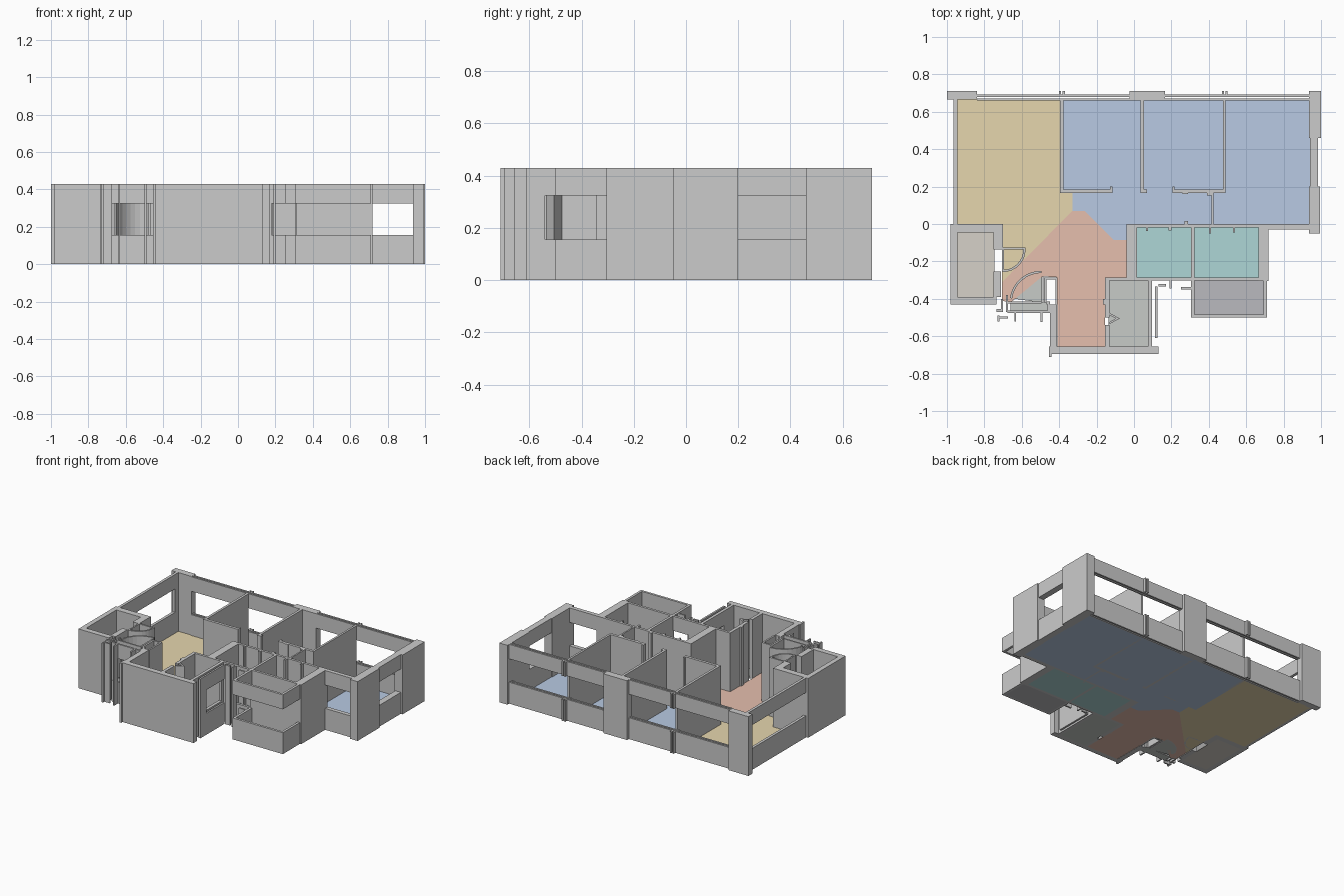
import bpy, bmesh, math

H, SILL, HEAD = 0.43, 0.155, 0.325   # wall height, window bottom and top


def prism(bm, pts, z0, z1):
    low = [bm.verts.new((x, y, z0)) for x, y in pts]
    top = [bm.verts.new((x, y, z1)) for x, y in pts]
    bm.faces.new(low[::-1])
    bm.faces.new(top)
    n = len(pts)
    for i in range(n):
        j = (i + 1) % n
        bm.faces.new((low[i], low[j], top[j], top[i]))


def rect(x0, x1, y0, y1):
    return [(x0, y0), (x1, y0), (x1, y1), (x0, y1)]


def finish(name, bm, color=None):
    bmesh.ops.recalc_face_normals(bm, faces=bm.faces)
    me = bpy.data.meshes.new(name)
    bm.to_mesh(me)
    bm.free()
    ob = bpy.data.objects.new(name, me)
    bpy.context.collection.objects.link(ob)
    if color:
        mat = bpy.data.materials.new(name + "_colour")
        mat.diffuse_color = (*color, 1)
        me.materials.append(mat)


def walls(name, solid=(), windowed=(), shapes=()):
    bm = bmesh.new()
    for r in solid:
        prism(bm, rect(*r), 0, H)
    for s in shapes:
        prism(bm, s, 0, H)
    for r in windowed:
        prism(bm, rect(*r), 0, SILL)
        prism(bm, rect(*r), HEAD, H)
    finish(name, bm)


def floor(name, color, *polys):
    bm = bmesh.new()
    for p in polys:
        prism(bm, p, 0, 0.004)
    finish(name, bm, color)


def arc_strip(cx, cy, r, a0, a1, t=0.012, n=8):
    def ring(rad):
        return [(cx + rad * math.cos(math.radians(a0 + (a1 - a0) * i / n)),
                 cy + rad * math.sin(math.radians(a0 + (a1 - a0) * i / n)))
                for i in range(n + 1)]
    return ring(r) + ring(r - t)[::-1]


# back facade: pillars, double window bands and mullions
back_bands = []
for x0, x1 in ((-0.84, -0.025), (0.165, 0.935)):
    back_bands += [(x0, x1, 0.66, 0.671), (x0, x1, 0.68, 0.692)]
for x in (-0.385, 0.485):
    back_bands += [(x - 0.015, x - 0.004, 0.692, 0.712), (x + 0.004, x + 0.015, 0.692, 0.712)]
walls("back_facade",
      [(-1, -0.84, 0.665, 0.712), (-0.025, 0.165, 0.66, 0.712)], back_bands)

# left facade with the long window
walls("left_facade", [(-0.965, -0.945, 0.63, 0.665)], [(-0.965, -0.945, 0, 0.63)])

# right facade with the small window
walls("right_facade",
      [(0.935, 1, 0.46, 0.712), (0.935, 0.995, -0.05, 0.2)],
      [(0.94, 0.985, 0.2, 0.46)])
walls("living_front_wall", [], [(0.72, 0.935, -0.03, 0)])

# left store room
walls("store_room_walls",
      [(-0.98, -0.945, -0.43, 0), (-0.945, -0.70, -0.045, 0),
       (-0.945, -0.735, -0.43, -0.39), (-0.75, -0.70, -0.135, -0.045),
       (-0.75, -0.71, -0.39, -0.255)])

# bedroom partitions
walls("bedroom_partitions",
      [(-0.395, -0.377, 0.165, 0.66), (-0.377, -0.115, 0.165, 0.185),
       (-0.127, -0.115, 0.185, 0.20), (0.036, 0.054, 0.165, 0.66),
       (0.054, 0.07, 0.165, 0.185), (0.205, 0.475, 0.165, 0.185),
       (0.205, 0.217, 0.185, 0.20), (0.26, 0.29, 0.16, 0.175),
       (0.475, 0.49, 0.165, 0.66), (0.39, 0.425, 0.152, 0.165),
       (0.414, 0.425, 0, 0.152)])

# wet rooms
walls("wet_room_walls",
      [(-0.04, 0.015, -0.285, 0), (0.015, 0.665, -0.018, 0),
       (0.665, 0.72, -0.305, 0), (0.305, 0.323, -0.285, -0.018),
       (-0.155, 0.18, -0.303, -0.285), (0.31, 0.665, -0.303, -0.285),
       (0.065, 0.075, -0.038, -0.018), (0.185, 0.2, -0.035, -0.018),
       (0.27, 0.29, 0, 0.015), (0.40, 0.412, -0.05, -0.018),
       (0.53, 0.54, -0.045, -0.018), (0.13, 0.17, -0.335, -0.322),
       (0.19, 0.2, -0.345, -0.303)],
      [(0.18, 0.31, -0.303, -0.285), (0.25, 0.305, -0.35, -0.338)])

# balcony parapet and upper band
walls("balcony_walls", [],
      [(0.305, 0.71, -0.50, -0.483), (0.305, 0.323, -0.483, -0.303),
       (0.692, 0.71, -0.483, -0.305)])

# central hall and kitchen
walls("hall_walls",
      [(-0.455, 0.13, -0.695, -0.655), (-0.455, -0.44, -0.71, -0.695),
       (-0.45, -0.412, -0.655, -0.43),
       (-0.42, -0.408, -0.43, -0.285), (-0.48, -0.42, -0.297, -0.285),
       (-0.48, -0.468, -0.42, -0.297), (-0.468, -0.45, -0.43, -0.415),
       (-0.155, -0.132, -0.50, -0.303), (-0.155, -0.132, -0.655, -0.54),
       (-0.165, -0.155, -0.43, -0.40)],
      shapes=[[(-0.132, -0.475), (-0.075, -0.505), (-0.132, -0.535),
               (-0.132, -0.524), (-0.098, -0.505), (-0.132, -0.486)]])
walls("kitchen_side_wall",
      [(0.075, 0.097, -0.655, -0.54), (0.112, 0.125, -0.61, -0.54),
       (0.075, 0.097, -0.325, -0.303)],
      [(0.075, 0.097, -0.54, -0.325), (0.112, 0.125, -0.54, -0.335)])

# entrance: curved enclosures, jambs and window
walls("entrance_enclosures",
      [(-0.70, -0.58, -0.137, -0.125), (-0.705, -0.695, -0.255, -0.137),
       (-0.495, -0.483, -0.42, -0.28)],
      shapes=[arc_strip(-0.70, -0.137, 0.12, 270, 360),
              arc_strip(-0.495, -0.42, 0.17, 90, 172)])
walls("entrance_jambs",
      [(-0.71, -0.70, -0.47, -0.40), (-0.735, -0.71, -0.47, -0.455),
       (-0.73, -0.72, -0.52, -0.49), (-0.72, -0.675, -0.505, -0.495),
       (-0.685, -0.675, -0.47, -0.38), (-0.64, -0.63, -0.52, -0.475),
       (-0.50, -0.488, -0.525, -0.475)])
walls("entrance_window", [],
      [(-0.675, -0.45, -0.475, -0.462), (-0.675, -0.495, -0.425, -0.415),
       (-0.462, -0.45, -0.462, -0.43)])

# floors
floor("dining_floor", (0.79, 0.67, 0.42),
      [(-0.955, 0), (-0.705, 0), (-0.705, -0.31), (-0.33, 0.07),
       (-0.33, 0.165), (-0.39, 0.165), (-0.39, 0.67), (-0.955, 0.67)])
floor("living_and_bedroom_floor", (0.48, 0.59, 0.77),
      [(-0.39, 0.67), (-0.39, 0.165), (-0.33, 0.165), (-0.33, 0.07), (-0.265, 0.07),
       (-0.11, -0.085), (-0.04, -0.085), (-0.04, 0), (0.94, 0), (0.94, 0.67)])
floor("hall_floor", (0.79, 0.52, 0.42),
      [(-0.705, -0.31), (-0.705, -0.41), (-0.66, -0.42), (-0.49, -0.28),
       (-0.41, -0.285), (-0.41, -0.66), (-0.155, -0.66), (-0.155, -0.285),
       (-0.04, -0.285), (-0.04, -0.085), (-0.11, -0.085), (-0.265, 0.07), (-0.33, 0.07)])
floor("wet_room_floor", (0.42, 0.67, 0.67),
      rect(0.015, 0.31, -0.29, -0.015), rect(0.32, 0.668, -0.29, -0.015))
floor("store_room_floor", (0.67, 0.64, 0.58), rect(-0.95, -0.745, -0.395, -0.04))
floor("kitchen_floor", (0.57, 0.60, 0.57), rect(-0.135, 0.08, -0.66, -0.30))
floor("entrance_floor", (0.57, 0.60, 0.57), rect(-0.66, -0.46, -0.465, -0.42),
      [(-0.495, -0.42)] + arc_strip(-0.495, -0.42, 0.165, 90, 172)[:9])
floor("balcony_floor", (0.49, 0.49, 0.52), rect(0.315, 0.70, -0.49, -0.30))
